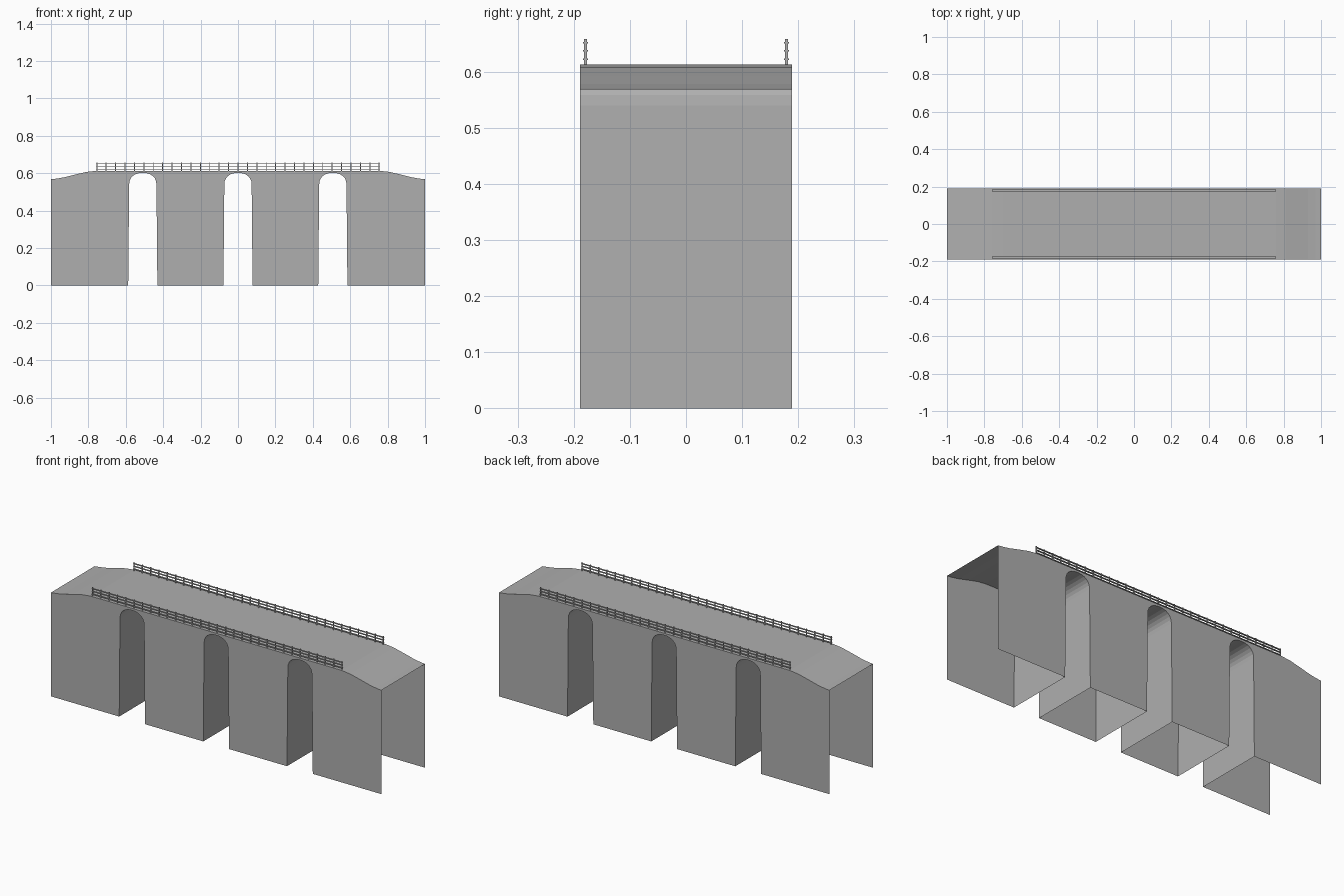
import bpy, bmesh, math

if "Cube" in bpy.data.objects:
    bpy.data.objects.remove(bpy.data.objects["Cube"])

HALF_W = 0.189
ARCH_CENTRES = (-0.509, 0.0, 0.507)
ARCH_HALF, SPRING, CROWN = 0.073, 0.54, 0.602

stone = bpy.data.materials.new("stone")
stone.diffuse_color = (0.43, 0.43, 0.43, 1)
stone.use_nodes = True
stone.node_tree.nodes["Principled BSDF"].inputs["Base Color"].default_value = stone.diffuse_color


def make_object(name, bm):
    bmesh.ops.remove_doubles(bm, verts=bm.verts, dist=1e-5)
    bmesh.ops.recalc_face_normals(bm, faces=bm.faces)
    mesh = bpy.data.meshes.new(name)
    bm.to_mesh(mesh)
    bm.free()
    mesh.materials.append(stone)
    obj = bpy.data.objects.new(name, mesh)
    bpy.context.collection.objects.link(obj)
    return obj


def add_box(bm, x, y, z, sx, sy, sz):
    verts = bmesh.ops.create_cube(bm, size=1)["verts"]
    bmesh.ops.scale(bm, vec=(sx, sy, sz), verts=verts)
    bmesh.ops.translate(bm, vec=(x, y, z), verts=verts)


def add_face(bm, points):
    bm.faces.new([bm.verts.new(p) for p in points])


# Deck line: flat middle, ends falling in a gentle S
END = [(0.70, 0.613), (0.76, 0.6125), (0.81, 0.607), (0.87, 0.593),
       (0.93, 0.578), (0.97, 0.571), (1.0, 0.568)]


def deck_z(x):
    x = abs(x)
    for (x0, z0), (x1, z1) in zip(END, END[1:]):
        if x0 <= x <= x1:
            return z0 + (z1 - z0) * (x - x0) / (x1 - x0)
    return END[0][1]


# Lower line: piers on the ground and three rounded openings, slightly splayed
lower = [(-x, 0) for x, _ in reversed(END)]
for c in ARCH_CENTRES:
    lower.append((c - 0.078, 0))
    for i in range(13):
        a = math.pi * (1 - i / 12)
        k = math.cos(a)
        lower.append((c + math.copysign(ARCH_HALF * abs(k) ** 0.9, k),
                      SPRING + (CROWN - SPRING) * max(0, math.sin(a)) ** 0.9))
    lower.append((c + 0.078, 0))
lower += [(x, 0) for x, _ in END]

# Bridge shell: side walls, deck and arch linings, open at ends and below
bm = bmesh.new()
for (x0, z0), (x1, z1) in zip(lower, lower[1:]):
    t0, t1 = deck_z(x0), deck_z(x1)
    for y in (-HALF_W, HALF_W):
        add_face(bm, [(x0, y, z0), (x1, y, z1), (x1, y, t1), (x0, y, t0)])
    lines = [(t0, t1)]
    if z0 > 0 or z1 > 0:
        lines.append((z0, z1))
    for a, b in lines:
        add_face(bm, [(x0, -HALF_W, a), (x1, -HALF_W, b),
                      (x1, HALF_W, b), (x0, HALF_W, a)])
make_object("bridge_shell", bm)

# Railings: three rails on evenly spaced posts, along each deck edge
for name, y in (("front_railing", -0.179), ("back_railing", 0.179)):
    bm = bmesh.new()
    for z in (0.6515, 0.637, 0.622):
        add_box(bm, 0, y, z, 1.516, 0.009, 0.003)
    for i in range(31):
        x = -0.755 + i * 1.51 / 30
        add_box(bm, x, y, 0.635, 0.005, 0.005, 0.046)
    make_object(name, bm)
